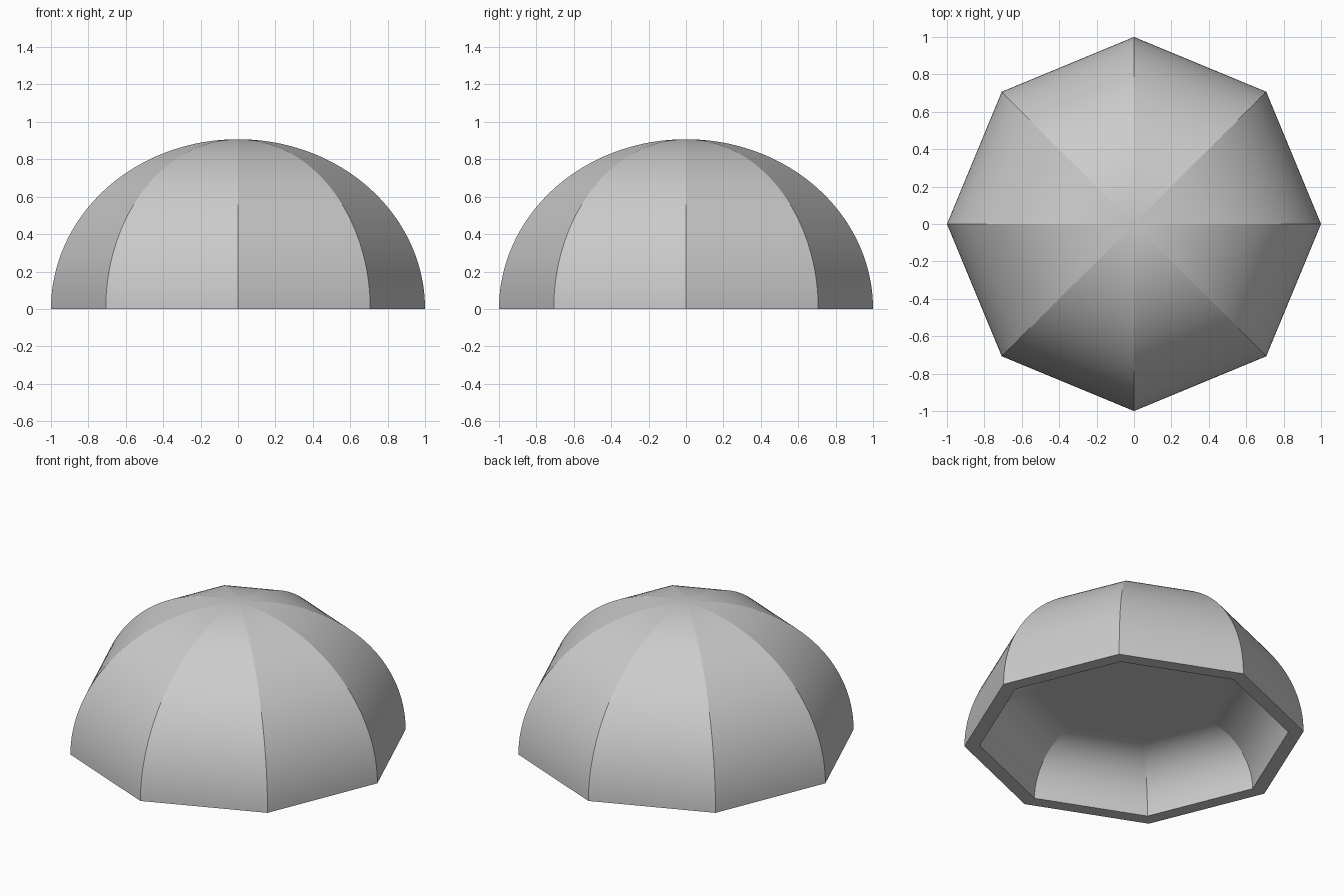
import bpy, bmesh, math

if "Cube" in bpy.data.objects:
    bpy.data.objects.remove(bpy.data.objects["Cube"])

SIDES = 8
STEPS = 48


def arc(radius, width, height):
    # quarter-ellipse corner profile rising inward from the base
    return [(radius - width + width * math.cos(math.pi / 2 * i / STEPS),
             height * math.sin(math.pi / 2 * i / STEPS)) for i in range(STEPS + 1)]


def vault(bm, profile):
    # sweep the profile around eight corners, close the top; returns the base ring
    rings = []
    for r, z in profile:
        rings.append([bm.verts.new((r * math.cos(math.tau * k / SIDES),
                                    r * math.sin(math.tau * k / SIDES), z))
                      for k in range(SIDES)])
    for k in range(SIDES):
        n = (k + 1) % SIDES
        for a, b in zip(rings, rings[1:]):
            bm.faces.new((a[k], a[n], b[n], b[k]))
    bm.faces.new(rings[-1])
    return rings[0]


bm = bmesh.new()
# outer dome skin, and a shallow hollow with coved walls and a flat ceiling
outer = vault(bm, arc(1.0, 0.999, 0.907))
inner = vault(bm, arc(0.91, 0.33, 0.33))

# flat rim joining the skins
for k in range(SIDES):
    n = (k + 1) % SIDES
    bm.faces.new((outer[k], inner[k], inner[n], outer[n]))
bmesh.ops.recalc_face_normals(bm, faces=bm.faces)

# smooth gores with crisp ridges and rim
for f in bm.faces:
    f.smooth = True
for e in bm.edges:
    a, b = (v.co for v in e.verts)
    if abs(a.z - b.z) > 1e-5 or a.z + b.z < 1e-5:
        e.smooth = False

mesh = bpy.data.meshes.new("octagonal_dome")
bm.to_mesh(mesh)
bm.free()
dome = bpy.data.objects.new("octagonal_dome", mesh)
bpy.context.collection.objects.link(dome)
